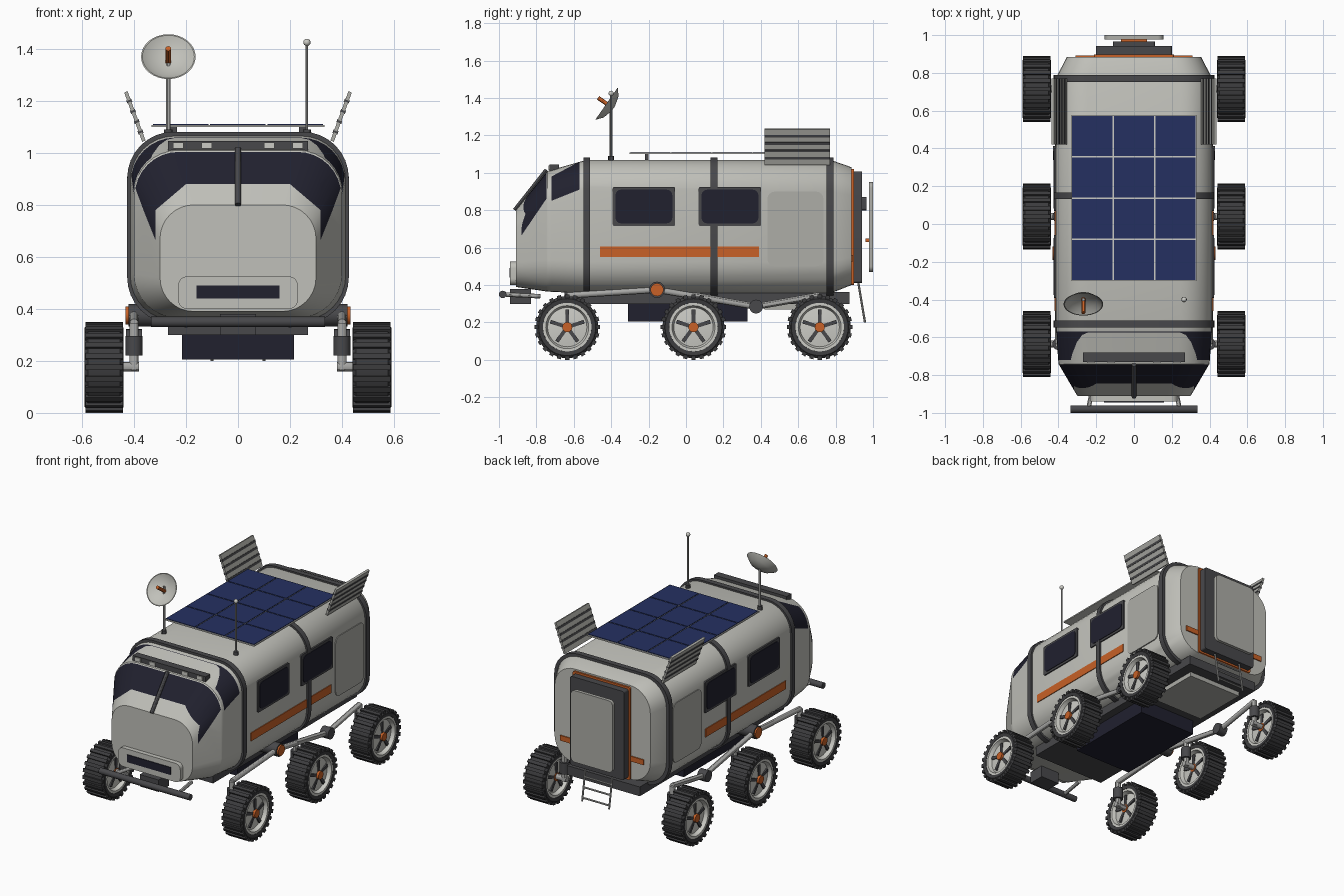
import bpy, bmesh, math
from math import pi, sin, cos
from mathutils import Vector, Matrix

cube = bpy.data.objects.get("Cube")
if cube:
    bpy.data.objects.remove(cube)

def material(name, r, g, b):
    m = bpy.data.materials.new(name)
    m.use_nodes = True
    m.diffuse_color = (r, g, b, 1)
    m.node_tree.nodes["Principled BSDF"].inputs["Base Color"].default_value = (r, g, b, 1)
    return m

SHELL = material("warm light grey", .53, .53, .49)
PANEL = material("panel grey", .42, .42, .39)
METAL = material("metal grey", .4, .4, .39)
RIM = material("pale rim", .6, .6, .56)
DARK = material("dark grey", .065, .065, .07)
TYRE = material("tyre grey", .045, .045, .048)
GLASS = material("dark glass", .015, .015, .028)
ORANGE = material("orange", .58, .12, .02)
BLUE = material("solar blue", .018, .03, .12)
made = []

def loft(bm, rings, caps=True):
    vs = [[bm.verts.new(p) for p in ring] for ring in rings]
    n = len(vs[0])
    for a, b in zip(vs, vs[1:]):
        for i in range(n):
            bm.faces.new((a[i], a[(i + 1) % n], b[(i + 1) % n], b[i]))
    if caps:
        bm.faces.new(vs[0])
        bm.faces.new(vs[-1])

def lathe(bm, origin, axis, profile, n=24, caps=True):
    q = Vector(axis).to_track_quat('Z', 'Y')
    loft(bm, [[Vector(origin) + q @ Vector((r * cos(2 * pi * i / n), r * sin(2 * pi * i / n), h))
               for i in range(n)] for h, r in profile], caps)

def tube(bm, p, q, r, n=12):
    d = Vector(q) - Vector(p)
    lathe(bm, p, d, [(0, r), (d.length, r)], n)

def box(bm, lo, hi, m=Matrix()):
    lo, hi = Vector(lo), Vector(hi)
    bmesh.ops.create_cube(bm, size=1, matrix=m @ Matrix.Translation((lo + hi) / 2)
                          @ Matrix.Diagonal((*(hi - lo), 1)))

def rounded(w, lo, hi, r, n=8):
    """Rounded rectangle, half width w, from lo to hi, as 2D points."""
    pts = []
    for k, (cx, cz) in enumerate(((w - r, hi - r), (r - w, hi - r), (r - w, lo + r), (w - r, lo + r))):
        for i in range(n + 1):
            a = (k + i / n) * pi / 2
            pts.append((cx + r * cos(a), cz + r * sin(a)))
    return pts

def section(y, w, lo, hi, r):
    return [Vector((u, y, v)) for u, v in rounded(w, lo, hi, r)]

def side_plate(bm, x0, x1, yc, w, lo, hi, r):
    loft(bm, [[Vector((x, yc + u, v)) for u, v in rounded(w, lo, hi, r, 4)] for x in (x0, x1)])

def finish(name, bm, *mats):
    bmesh.ops.recalc_face_normals(bm, faces=bm.faces[:])
    me = bpy.data.meshes.new(name)
    bm.to_mesh(me)
    bm.free()
    for m in mats:
        me.materials.append(m)
    ob = bpy.data.objects.new(name, me)
    bpy.context.collection.objects.link(ob)
    made.append(ob)
    return ob

def part(name, mat, build, *args):
    bm = bmesh.new()
    build(bm, *args)
    return finish(name, bm, mat)

# Cabin shell, with windscreen and quarter windows cut into its faces
bm = bmesh.new()
loft(bm, [section(-.91, .3, .39, .8, .13), section(-.74, .4, .365, 1.01, .17),
          section(-.53, .415, .355, 1.07, .17), section(.77, .415, .355, 1.07, .17),
          section(.885, .355, .4, 1.03, .15)])
screen_cuts = [((0, -.745, 0), (0, 1, 0)), ((0, 0, .88), (0, 0, 1)),
               ((0, -.89, .65), (0, -1.47, 1))]
for s in (1, -1):
    screen_cuts += [((s * .2, 0, .88), (s * .85, 0, 1)), ((s * .318, 0, 0), (s, 0, 0))]
quarter_cuts = [((0, -.72, 0), (0, 1, 0)), ((0, -.57, 0), (0, 1, 0)),
                ((0, -.72, .85), (0, -.4, 1)), ((0, -.72, .98), (0, -.53, 1))]
for cuts, y0, y1 in ((screen_cuts, -.905, -.74), (quarter_cuts, -.74, -.53)):
    for co, no in cuts:
        faces = [f for f in bm.faces if y0 < f.calc_center_median().y < y1]
        geom = set(faces) | {e for f in faces for e in f.edges} | {v for f in faces for v in f.verts}
        bmesh.ops.bisect_plane(bm, geom=list(geom), plane_co=co, plane_no=no)
for f in bm.faces:
    c = f.calc_center_median()
    x, y, z = abs(c.x), c.y, c.z
    screen = (-.905 < y < -.745 and z > .65 + 1.47 * (y + .89)
              and (z > .88 or z > .88 - .85 * (x - .2) or x > .318))
    quarter = -.72 < y < -.57 and .85 + .4 * (y + .72) < z < .98 + .53 * (y + .72)
    f.material_index = int(screen or quarter)
finish("cabin_shell", bm, SHELL, GLASS)

# Hoops around the cabin
for i, y in enumerate((-.53, .15, .77)):
    part(f"hoop_{i + 1}", DARK, loft, [section(y + d, .426, .343, 1.081, .177) for d in (-.018, .018)])

# Side windows, stripes and service panels
for s, side in ((1, "left"), (-1, "right")):
    for y, where in ((-.225, "front"), (.235, "middle")):
        part(f"{side}_{where}_window_frame", DARK, side_plate, s * .39, s * .423, y, .167, .715, .925, .01)
        part(f"{side}_{where}_window", GLASS, side_plate, s * .415, s * .427, y, .152, .73, .91, .03)
    part(f"{side}_stripe", ORANGE, box, (s * .41, -.46, .55), (s * .42, .39, .605))
    part(f"{side}_service_panel", PANEL, side_plate, s * .405, s * .42, .585, .15, .5, .9, .04)

# Nose: lamp panel, winch, bumper, windscreen bar and light bar
part("lamp_panel", SHELL, loft, [section(y, .23, .4, .525, .035) for y in (-.9, -.94)])
part("lamp_strip", GLASS, box, (-.16, -.945, .44), (.16, -.93, .49))
part("winch", DARK, box, (-.07, -.94, .3), (.07, -.83, .38))
part("bumper", DARK, tube, (-.335, -.98, .35), (.335, -.98, .35), .02, 16)
bm = bmesh.new()
for s in (1, -1):
    tube(bm, (s * .24, -.97, .35), (s * .2, -.78, .34), .012)
finish("bumper_stems", bm, METAL)
part("windscreen_bar", DARK, tube, (0, -.915, .8), (0, -.745, 1.015), .012)
part("light_bar", DARK, box, (-.27, -.73, 1.01), (.27, -.68, 1.045))
bm = bmesh.new()
for x in (-.23, -.12, .12, .23):
    box(bm, (x - .02, -.736, 1.016), (x + .02, -.728, 1.04))
finish("roof_lamps", bm, RIM)

# Rear hatch with frame, hinges, marker bars and ladder
def rear_plate(name, mat, y0, y1, w, lo, hi, r):
    part(name, mat, loft, [section(y, w, lo, hi, r) for y in (y0, y1)])

rear_plate("hatch_surround", ORANGE, .87, .897, .213, .4, 1.02, .012)
rear_plate("hatch_frame", DARK, .88, .942, .2, .412, 1.007, .012)
rear_plate("hatch_seal", DARK, .94, .966, .11, .8, .87, .01)
rear_plate("hatch_door", PANEL, .978, 1, .155, .47, .95, .03)
part("hatch_handle", ORANGE, box, (-.07, .96, .63), (.07, .98, .65))
part("rear_markers", ORANGE, box, (-.31, .875, .525), (.31, .892, .56))
bm = bmesh.new()
for s in (1, -1):
    tube(bm, (s * .1, .92, .42), (s * .1, .957, .2), .006, 8)
for t in (.3, .6, .9):
    y, z = .92 + .037 * t, .42 - .22 * t
    tube(bm, (-.1, y, z), (.1, y, z), .006, 8)
finish("ladder", bm, METAL)

# Chassis and underside
part("chassis", DARK, box, (-.27, -.65, .3), (.27, .875, .362))
part("belly_tank", GLASS, box, (-.215, -.31, .205), (.215, .33, .31))
part("rear_tank", PANEL, box, (-.2, .42, .27), (.2, .8, .31))

# Solar array
part("solar_backing", RIM, box, (-.332, -.302, 1.1), (.332, .577, 1.108))
bm = bmesh.new()
for i in range(3):
    for j in range(4):
        x, y = -.327 + i * .22, -.296 + j * .2185
        box(bm, (x, y, 1.104), (x + .213, y + .211, 1.112))
finish("solar_cells", bm, BLUE)
bm = bmesh.new()
for x in (-.25, .25):
    for y in (-.21, .48):
        box(bm, (x - .015, y - .01, 1.05), (x + .015, y + .01, 1.102))
finish("solar_feet", bm, DARK)

# Slatted radiators leaning outwards
for s, side in ((1, "left"), (-1, "right")):
    lean = Matrix.Translation((s * .362, 0, 1.045)) @ Matrix.Rotation(s * .35, 4, 'Y')
    slats, bars = bmesh.new(), bmesh.new()
    for i in range(5):
        z = i * .042
        box(slats, (-.007, .42, z), (.007, .77, z + .034), lean)
        if i:
            box(bars, (-.01, .42, z - .011), (.01, .77, z + .003), lean)
    finish(f"{side}_radiator", slats, PANEL)
    finish(f"{side}_radiator_bars", bars, DARK)

# Dish and whip antenna
centre, aim = Vector((-.268, -.425, 1.37)), Vector((0, -.82, .57))
part("dish", SHELL, lathe, centre, aim, [(-.045, .015), (-.03, .07), (0, .105), (0, .1), (-.023, .07), (-.036, .015)], 32)
part("dish_feed", ORANGE, tube, centre - aim * .04, centre + aim * .055, .011)
part("dish_mast", METAL, tube, (-.268, -.4, 1.05), (-.268, -.4, 1.38), .008)
part("dish_base", DARK, tube, (-.268, -.4, 1.05), (-.268, -.4, 1.09), .016)
part("whip", METAL, tube, (.265, -.4, 1.05), (.265, -.4, 1.42), .005, 8)
part("whip_base", DARK, tube, (.265, -.4, 1.05), (.265, -.4, 1.09), .015)
bm = bmesh.new()
bmesh.ops.create_uvsphere(bm, u_segments=12, v_segments=8, radius=.014, matrix=Matrix.Translation((.265, -.4, 1.425)))
finish("whip_tip", bm, RIM)

# Wheel pieces, built once around the x axis
X = (1, 0, 0)
def treads(bm):
    for i in range(24):
        box(bm, (-.072, -.011, .155), (.072, .011, .175), Matrix.Rotation(i * pi / 12, 4, 'X'))

def spokes(bm):
    for i in range(5):
        box(bm, (-.058, -.01, .02), (.058, .01, .095), Matrix.Rotation(i * pi * .4, 4, 'X'))

pieces = [
    part("tyre", TYRE, lathe, (0, 0, 0), X, [(-.05, .128), (-.072, .13), (-.075, .152), (-.062, .166),
                                             (.062, .166), (.075, .152), (.072, .13), (.05, .128)], 36, False),
    part("tread", TYRE, treads),
    part("rim", RIM, lathe, (0, 0, 0), X, [(-.055, .03), (-.045, .105), (-.07, .115), (-.07, .131),
                                           (.07, .131), (.07, .115), (.045, .105), (.055, .03)], 36),
    part("spokes", DARK, spokes),
    part("hub", ORANGE, tube, (-.06, 0, 0), (.072, 0, 0), .027, 16)]
AXLES = (("front", -.635), ("middle", .04), ("rear", .715))
spots = [(s, side, where, y) for s, side in ((1, "left"), (-1, "right")) for where, y in AXLES]
for piece in pieces:
    kind = piece.name
    for i, (s, side, where, y) in enumerate(spots):
        ob = piece if i == 0 else bpy.data.objects.new(kind, piece.data)
        if i:
            bpy.context.collection.objects.link(ob)
        ob.name = f"{side}_{where}_{kind}"
        ob.location = (s * .515, y, .175)
        ob.rotation_euler.z = 0 if s > 0 else pi

# Rocker suspension arms, struts and pivots
for s, side in ((1, "left"), (-1, "right")):
    arms, sleeves, pivots = bmesh.new(), bmesh.new(), bmesh.new()
    x = s * .4
    rocker, bogie = Vector((x, -.155, .375)), Vector((x, .375, .285))
    for where, y in AXLES:
        top = Vector((x, y, .345))
        tube(arms, (x, y, .165), top, .018)
        tube(arms, (x - s * .02, y, .178), (s * .46, y, .178), .018)
        tube(sleeves, (x, y, .22), (x, y, .295), .032, 16)
        tube(arms, top, rocker if where == "front" else bogie, .017)
    tube(arms, rocker, bogie, .017)
    tube(sleeves, bogie - Vector((s * .03, 0, 0)), bogie + Vector((s * .03, 0, 0)), .037, 20)
    tube(sleeves, rocker - Vector((s * .15, 0, 0)), rocker + Vector((s * .022, 0, 0)), .043, 20)
    tube(pivots, rocker, rocker + Vector((s * .032, 0, 0)), .035, 20)
    finish(f"{side}_arms", arms, METAL)
    finish(f"{side}_sleeves", sleeves, DARK)
    finish(f"{side}_pivot", pivots, ORANGE)

# Smooth shading with sharp edges kept
bpy.ops.object.select_all(action='DESELECT')
for ob in made:
    ob.select_set(True)
bpy.context.view_layer.objects.active = made[0]
bpy.ops.object.shade_smooth_by_angle(angle=math.radians(30))
